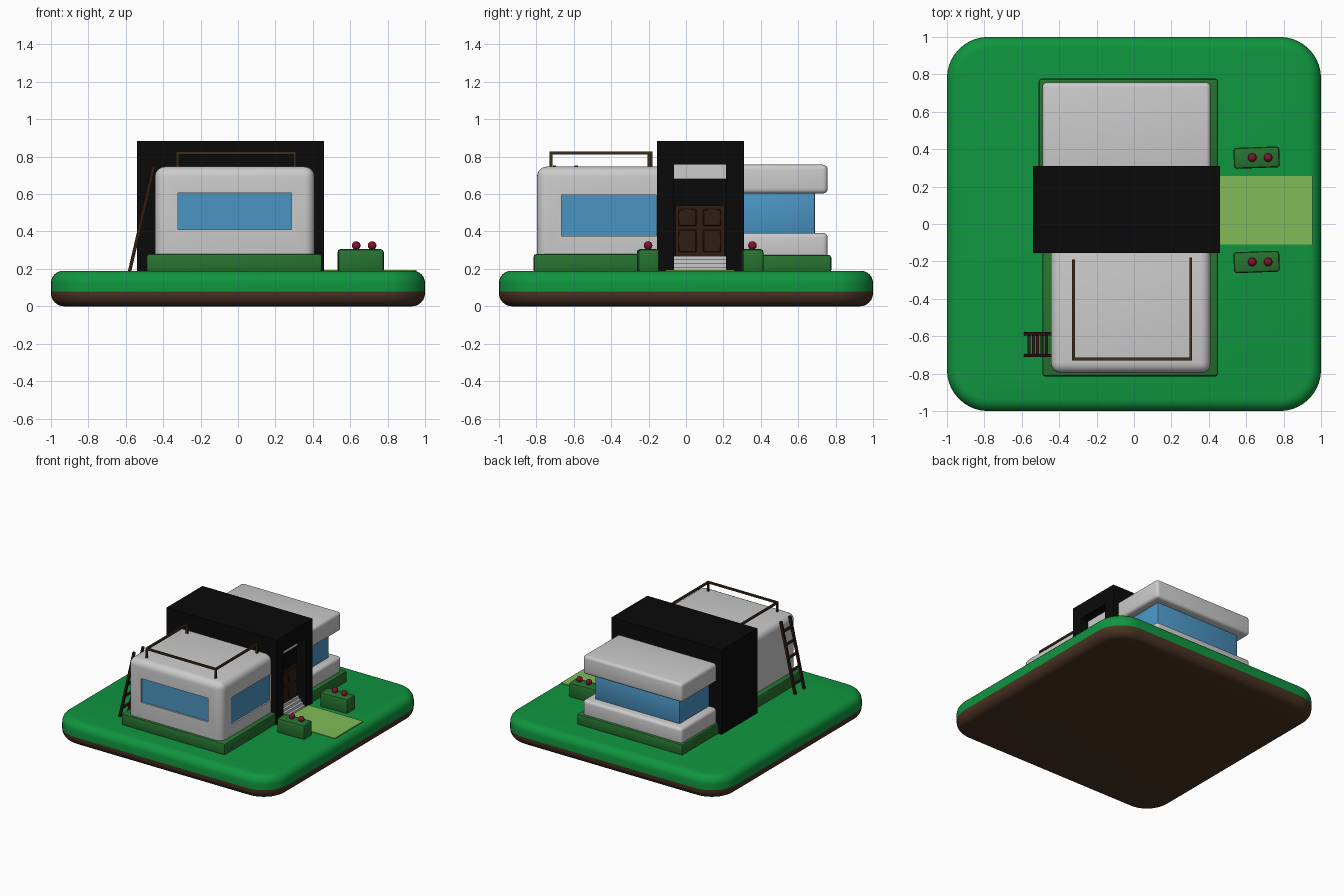
import bpy, bmesh, math
from mathutils import Vector

if "Cube" in bpy.data.objects:
    bpy.data.objects.remove(bpy.data.objects["Cube"])


def material(name, r, g, b):
    m = bpy.data.materials.new(name)
    m.diffuse_color = (r, g, b, 1)
    m.use_nodes = True
    m.node_tree.nodes["Principled BSDF"].inputs["Base Color"].default_value = m.diffuse_color
    return m


GRASS = material("grass", 0.005, 0.3, 0.05)
SOIL = material("soil", 0.07, 0.033, 0.017)
HEDGE = material("hedge", 0.02, 0.17, 0.03)
PATH = material("path", 0.22, 0.5, 0.1)
GLASS = material("glass", 0.07, 0.3, 0.55)
BLACK = material("black", 0.003, 0.003, 0.003)
WOOD = material("wood", 0.03, 0.013, 0.007)
METAL = material("metal", 0.045, 0.026, 0.01)
RED = material("petals", 0.22, 0.007, 0.03)


def finish(name, bm, mat=None, smooth=False):
    bmesh.ops.recalc_face_normals(bm, faces=bm.faces)
    mesh = bpy.data.meshes.new(name)
    bm.to_mesh(mesh)
    bm.free()
    ob = bpy.data.objects.new(name, mesh)
    bpy.context.collection.objects.link(ob)
    if mat:
        mesh.materials.append(mat)
    if smooth:
        bpy.ops.object.select_all(action='DESELECT')
        ob.select_set(True)
        bpy.context.view_layer.objects.active = ob
        bpy.ops.object.shade_smooth_by_angle(angle=math.radians(40))
    return ob


def box(name, lo, hi, mat=None, bevel=0, seg=4):
    """Box from corner lo to corner hi, with optional rounded edges."""
    lo, hi = Vector(lo), Vector(hi)
    bm = bmesh.new()
    bmesh.ops.create_cube(bm, size=1)
    bmesh.ops.scale(bm, vec=hi - lo, verts=bm.verts)
    if bevel:
        bmesh.ops.bevel(bm, geom=bm.edges[:], offset=bevel, segments=seg,
                        profile=0.5, affect='EDGES')
    ob = finish(name, bm, mat, bevel > 0)
    ob.location = (lo + hi) / 2
    return ob


def bar(name, a, b, size, mat):
    """Square bar between two points."""
    a, b = Vector(a), Vector(b)
    h, n = size / 2, (b - a).length / 2
    ob = box(name, (-h, -h, -n), (h, h, n), mat)
    ob.location = (a + b) / 2
    ob.rotation_mode = 'QUATERNION'
    ob.rotation_quaternion = (b - a).to_track_quat('Z', 'Y')
    return ob


def rounded_slab(name, profile, radius, mat):
    """Square slab with round corners, stacked from (inset, z) rings."""
    bm = bmesh.new()
    rings = []
    for inset, z in profile:
        ring = []
        for q in range(4):
            c = math.pi / 4 + q * math.pi / 2
            cx = math.copysign(1 - radius, math.cos(c))
            cy = math.copysign(1 - radius, math.sin(c))
            for i in range(11):
                a = (q + i / 10) * math.pi / 2
                ring.append(bm.verts.new((cx + (radius - inset) * math.cos(a),
                                          cy + (radius - inset) * math.sin(a), z)))
        rings.append(ring)
    for r0, r1 in zip(rings, rings[1:]):
        for i in range(len(r0)):
            j = (i + 1) % len(r0)
            bm.faces.new((r0[i], r0[j], r1[j], r1[i]))
    bm.faces.new(rings[0])
    bm.faces.new(rings[-1])
    return finish(name, bm, mat, True)


def cut(ob, lo, hi):
    """Cut a box-shaped recess."""
    cutter = box("cutter", lo, hi)
    cutter.hide_render = True
    mod = ob.modifiers.new("recess", 'BOOLEAN')
    mod.operation, mod.solver, mod.object = 'DIFFERENCE', 'EXACT', cutter
    bpy.context.view_layer.objects.active = ob
    bpy.ops.object.modifier_apply(modifier=mod.name)
    bpy.data.objects.remove(cutter)


# Ground: soil below, grass above
arc = [i * math.pi / 12 for i in range(7)]
rounded_slab("soil", [(0.07 * (1 - math.sin(a)), 0.07 * (1 - math.cos(a))) for a in arc]
             + [(0, 0.08)], 0.22, SOIL)
rounded_slab("grass", [(0, 0.08)] + [(0.065 * (1 - math.cos(a)), 0.125 + 0.065 * math.sin(a))
                                     for a in arc], 0.22, GRASS)
box("path", (0.40, -0.11, 0.185), (0.955, 0.257, 0.195), PATH)

# Central entrance block with door recess
block = box("entrance_block", (-0.54, -0.155, 0.18), (0.46, 0.31, 0.883), BLACK)
cut(block, (0.38, -0.065, 0.1), (0.6, 0.215, 0.757))
box("door", (0.37, -0.055, 0.265), (0.39, 0.207, 0.54), WOOD)
for y in (-0.04, 0.092):
    box("upper_door_panel", (0.385, y, 0.43), (0.395, y + 0.095, 0.52), WOOD, 0.004, 1)
    box("lower_door_panel", (0.385, y, 0.29), (0.395, y + 0.095, 0.41), WOOD, 0.004, 1)
box("transom", (0.37, -0.065, 0.68), (0.39, 0.215, 0.757))
for i in range(4):
    box("step", (0.375, -0.065, 0.185 + 0.02 * i), (0.458 - 0.018 * i, 0.215, 0.21 + 0.02 * i))

# Front wing with two inset windows
box("front_hedge", (-0.49, -0.815, 0.18), (0.45, -0.13, 0.28), HEDGE, 0.015, 2)
wing = box("front_wing", (-0.445, -0.797, 0.2), (0.41, -0.09, 0.747), None, 0.055, 5)
cut(wing, (-0.32, -0.9, 0.41), (0.285, -0.775, 0.605))
cut(wing, (0.39, -0.665, 0.375), (0.5, -0.157, 0.595))
box("front_window", (-0.32, -0.785, 0.41), (0.285, -0.77, 0.605), GLASS)
box("side_window", (0.38, -0.665, 0.375), (0.398, -0.15, 0.595), GLASS)

# Back wing: two slabs with a glass band between
box("back_hedge", (-0.51, 0.28, 0.18), (0.45, 0.777, 0.275), HEDGE, 0.015, 2)
box("back_lower_slab", (-0.49, 0.26, 0.25), (0.41, 0.757, 0.392), None, 0.025)
box("back_glass", (-0.425, 0.29, 0.38), (0.345, 0.69, 0.615), GLASS, 0.01, 2)
box("back_roof_slab", (-0.49, 0.26, 0.603), (0.41, 0.757, 0.757), None, 0.025)

# Roof railing
for x, y in ((-0.323, -0.19), (0.303, -0.178)):
    bar("side_rail", (x, -0.728, 0.82), (x, y, 0.82), 0.015, METAL)
    for py in (-0.722, y - 0.008):
        bar("rail_post", (x, py, 0.73), (x, py, 0.82), 0.015, METAL)
bar("front_rail", (-0.33, -0.722, 0.82), (0.31, -0.722, 0.82), 0.015, METAL)

# Leaning ladder
foot, top = Vector((-0.58, 0, 0.185)), Vector((-0.45, 0, 0.75))
for y in (-0.587, -0.703):
    off = Vector((0, y, 0))
    bar("ladder_rail", foot + off, top + off, 0.018, WOOD)
for i in range(5):
    p = foot.lerp(top, 0.14 + 0.18 * i)
    bar("ladder_rung", (p.x, -0.703, p.z), (p.x, -0.587, p.z), 0.016, WOOD)

# Planters with flowers
for y in (-0.203, 0.355):
    planter = box("planter_bush", (0.533, y - 0.056, 0.18), (0.778, y + 0.056, 0.305), HEDGE, 0.015, 2)
    planter.rotation_euler.z = math.radians(2)
    for x in (0.632, 0.717):
        bm = bmesh.new()
        bmesh.ops.create_uvsphere(bm, u_segments=16, v_segments=10, radius=0.023)
        flower = finish("flower", bm, RED, True)
        flower.location = (x, y, 0.325)
